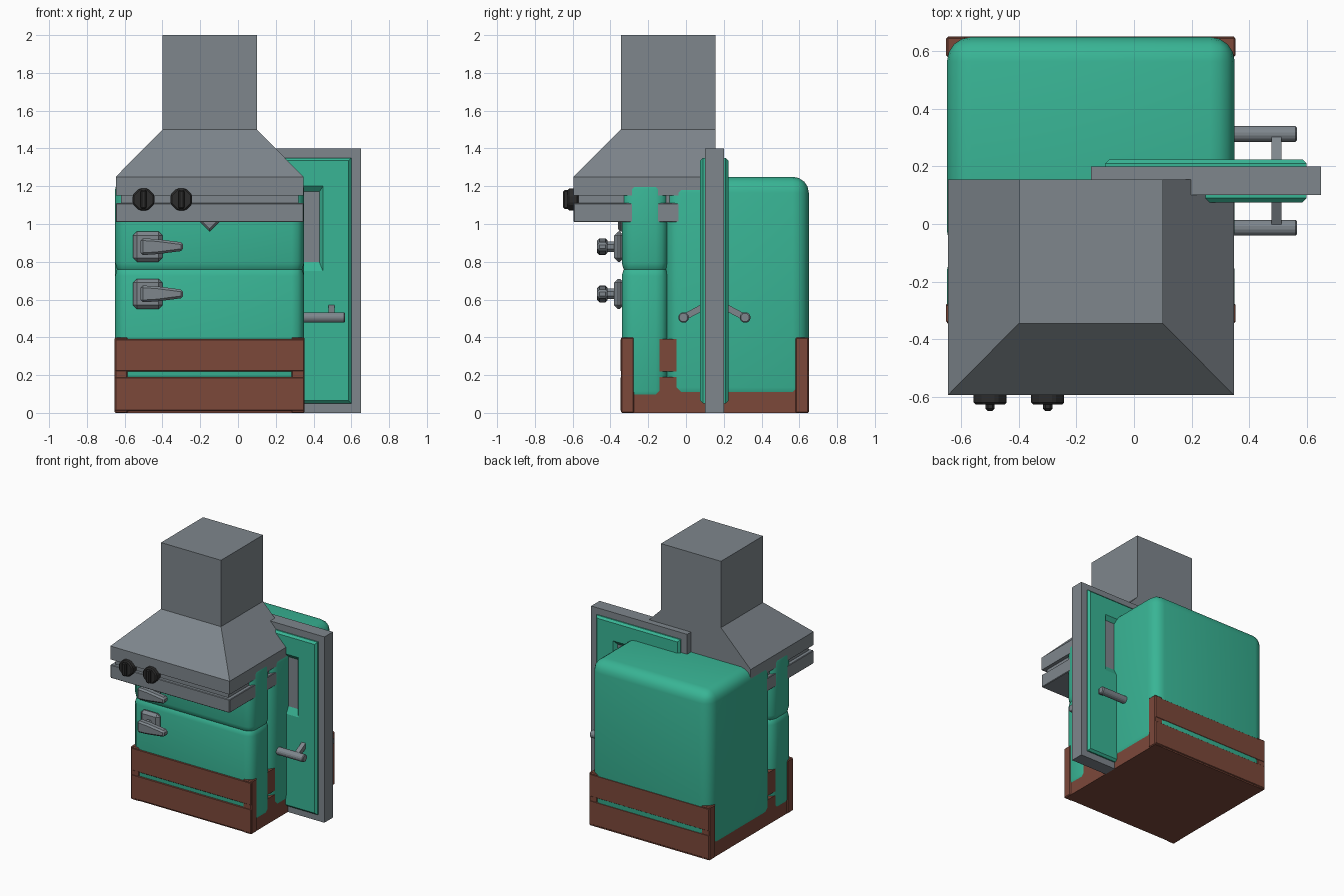
import bpy, bmesh, math
from mathutils import Vector, Matrix

if "Cube" in bpy.data.objects:
    bpy.data.objects.remove(bpy.data.objects["Cube"])


def material(name, rgb):
    m = bpy.data.materials.new(name)
    m.diffuse_color = (*rgb, 1)
    m.use_nodes = True
    m.node_tree.nodes["Principled BSDF"].inputs["Base Color"].default_value = m.diffuse_color
    return m


TEAL = material("teal enamel", (0.04, 0.46, 0.30))
GREY = material("steel grey", (0.21, 0.24, 0.265))
BROWN = material("crate brown", (0.20, 0.065, 0.042))
BLACK = material("knob black", (0.025, 0.025, 0.025))


def finish(name, bm, mat, smooth=False):
    bmesh.ops.recalc_face_normals(bm, faces=bm.faces)
    me = bpy.data.meshes.new(name)
    bm.to_mesh(me)
    bm.free()
    me.materials.append(mat)
    ob = bpy.data.objects.new(name, me)
    bpy.context.collection.objects.link(ob)
    if smooth:
        bpy.ops.object.select_all(action='DESELECT')
        ob.select_set(True)
        bpy.context.view_layer.objects.active = ob
        bpy.ops.object.shade_smooth_by_angle(angle=math.radians(40))
    return ob


def bevel_all(bm, width, segments):
    if width:
        bmesh.ops.bevel(bm, geom=bm.edges[:], offset=width, segments=segments,
                        profile=0.5, affect='EDGES', clamp_overlap=True)


def box(name, x, y, z, mat, bevel=0, segments=1, smooth=False):
    """Box from (min, max) ranges."""
    bm = bmesh.new()
    bmesh.ops.create_cube(bm, size=1)
    for v in bm.verts:
        v.co = [r[0] + (c + 0.5) * (r[1] - r[0]) for c, r in zip(v.co, (x, y, z))]
    bevel_all(bm, bevel, segments)
    return finish(name, bm, mat, smooth)


def loft(name, rings, mat, cap=True, closed=False, bevel=0):
    """Skin between rings of points."""
    bm = bmesh.new()
    vs = [[bm.verts.new(p) for p in r] for r in rings]
    pairs = list(zip(vs, vs[1:])) + ([(vs[-1], vs[0])] if closed else [])
    for a, b in pairs:
        for i in range(len(a)):
            j = (i + 1) % len(a)
            bm.faces.new((a[i], a[j], b[j], b[i]))
    if cap:
        bm.faces.new(vs[0])
        bm.faces.new(vs[-1])
    bmesh.ops.recalc_face_normals(bm, faces=bm.faces)
    bevel_all(bm, bevel, 1)
    return finish(name, bm, mat)


def rod(name, a, b, r, mat, sides=8, bevel=0):
    """Prism between two points."""
    a, b = Vector(a), Vector(b)
    q = (b - a).to_track_quat('Z', 'Y').to_matrix().to_4x4()
    bm = bmesh.new()
    turn = Matrix.Rotation(math.pi / sides, 4, 'Z')
    bmesh.ops.create_cone(bm, cap_ends=True, segments=sides, radius1=r, radius2=r,
                          depth=(b - a).length,
                          matrix=Matrix.Translation((a + b) / 2) @ q @ turn)
    bevel_all(bm, bevel, 1)
    return finish(name, bm, mat)


def rect_z(x0, x1, y0, y1, z):
    return [(x0, y0, z), (x1, y0, z), (x1, y1, z), (x0, y1, z)]


def rect_y(x0, x1, z0, z1, y):
    return [(x0, y, z0), (x1, y, z0), (x1, y, z1), (x0, y, z1)]


# Fridge: body, two doors, badge plate and lever handles
X = (-0.65, 0.35)
box("fridge_body", X, (-0.11, 0.65), (0.05, 1.25), TEAL, 0.085, 4, True)
box("fridge_lower_door", X, (-0.34, -0.095), (0.05, 0.79), TEAL, 0.065, 3, True)
box("fridge_upper_door", X, (-0.34, -0.095), (0.73, 1.25), TEAL, 0.065, 3, True)
loft("door_diamond_trim",
     [[(-0.15 + s * dx, y, 1.02 + s * dz) for dx, dz in ((-1, 0), (0, -1), (1, 0), (0, 1))]
      for s, y in ((0.06, -0.33), (0.06, -0.35), (0.045, -0.36))], GREY)
for label, z in (("upper", 0.88), ("lower", 0.63)):
    box(label + "_handle_plate", (-0.555, -0.4), (-0.38, -0.33), (z - 0.08, z + 0.08), GREY, 0.02)
    rod(label + "_handle_stem", (-0.475, -0.37, z), (-0.475, -0.44, z), 0.03, GREY)
    loft(label + "_handle_lever",
         [[(-0.515, y, z - 0.045), (-0.43, y, z - 0.04), (-0.29, y, z - 0.022),
           (-0.29, y, z + 0.022), (-0.43, y, z + 0.04), (-0.515, y, z + 0.045)]
          for y in (-0.47, -0.415)], GREY, bevel=0.012)

# Crate: floor, corner posts, front and back planks, recessed side planks
box("crate_floor", (-0.645, 0.345), (-0.335, 0.645), (0, 0.06), BROWN)
for px in (-0.653, 0.283):
    for py in (-0.345, 0.58):
        box("crate_post", (px, px + 0.07), (py, py + 0.07), (0, 0.4), BROWN, 0.006)
for z in ((0.01, 0.19), (0.22, 0.39)):
    for y in ((-0.347, -0.31), (0.62, 0.652)):
        box("crate_end_plank", (-0.65, 0.35), y, z, BROWN, 0.004)
    for x in ((-0.645, -0.61), (0.31, 0.345)):
        box("crate_side_plank", x, (-0.3, 0.6), z, BROWN)

# Cooker hood: flared canopy with chimney, recessed core and lower band
loft("hood_canopy", [rect_z(-0.647, 0.347, -0.595, 0.155, 1.15),
                     rect_z(-0.647, 0.347, -0.595, 0.155, 1.25),
                     rect_z(-0.4, 0.1, -0.345, 0.155, 1.5),
                     rect_z(-0.4, 0.1, -0.345, 0.155, 2.0)], GREY)
box("hood_core", (-0.62, 0.32), (-0.57, 0.13), (1.09, 1.17), GREY)
box("hood_lower_band", (-0.647, 0.347), (-0.595, 0.155), (1.01, 1.11), GREY, 0.004)
for x in (-0.5, -0.3):
    rod("hood_knob", (x, -0.57, 1.13), (x, -0.628, 1.13), 0.062, BLACK, 8, 0.008)
    box("hood_knob_grip", (x - 0.016, x + 0.016), (-0.65, -0.61), (1.08, 1.18), BLACK, 0.008)

# Kitchen door: slab with a raised, windowed panel and lever on both faces
box("door_slab", (-0.15, 0.65), (0.1, 0.2), (0, 1.4), GREY)
for label, s in (("front", -1), ("back", 1)):
    base, face = 0.15 + s * 0.049, 0.15 + s * 0.075
    loft(label + "_door_panel", [rect_y(-0.1, 0.6, 0.05, 1.35, base),
                                 rect_y(-0.1, 0.6, 0.05, 1.35, 0.15 + s * 0.06),
                                 rect_y(-0.085, 0.585, 0.065, 1.335, face),
                                 rect_y(0.05, 0.45, 0.75, 1.2, face),
                                 rect_y(0.07, 0.43, 0.8, 1.17, base)],
         TEAL, cap=False, closed=True)
    grip_y = 0.15 + s * 0.163
    rod(label + "_door_lever", (0.3, grip_y, 0.505), (0.567, grip_y, 0.505), 0.03, GREY, 8, 0.006)
    rod(label + "_door_lever_neck", (0.495, grip_y, 0.505), (0.495, 0.15 + s * 0.06, 0.56),
        0.024, GREY, 4)
